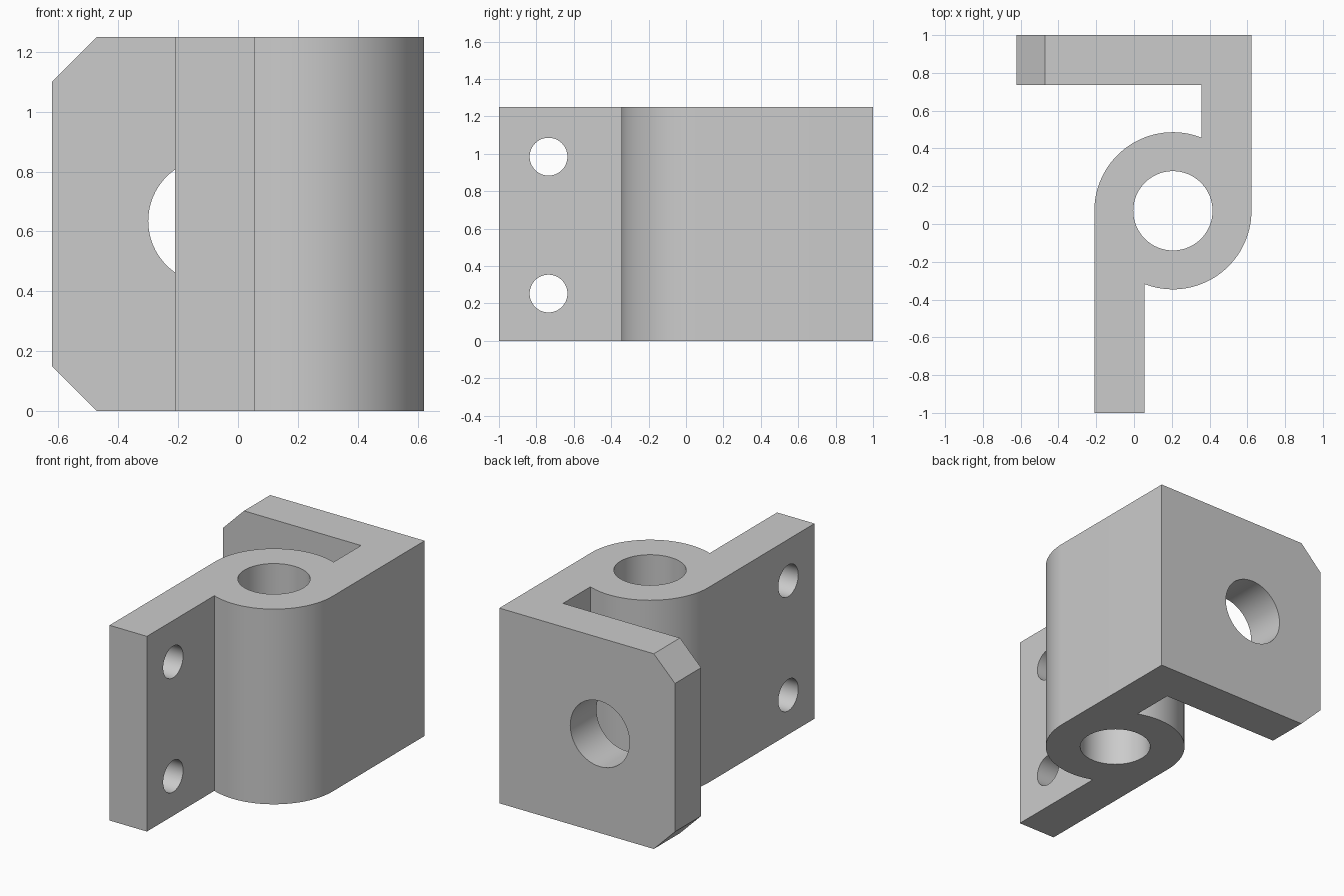
import bpy, bmesh
from math import radians, cos, sin, acos, pi
from mathutils import Matrix, Vector

if "Cube" in bpy.data.objects:
    bpy.data.objects.remove(bpy.data.objects["Cube"])

HEIGHT = 1.25
CX, CY, R = 0.206, 0.07, 0.416       # barrel centre and outer radius
LEFT, RIGHT = CX - R, CX + R
THICK = 0.265
END = -0.622                         # free end of the back plate
JOIN = acos((R - THICK) / R)         # angle where plates meet the barrel


def arc(a0, a1, n=32):
    return [(CX + R * cos(a0 + (a1 - a0) * i / n),
             CY + R * sin(a0 + (a1 - a0) * i / n)) for i in range(n + 1)]


def link(name, bm):
    mesh = bpy.data.meshes.new(name)
    bm.to_mesh(mesh)
    bm.free()
    ob = bpy.data.objects.new(name, mesh)
    bpy.context.collection.objects.link(ob)
    return ob


def drill(bm, centre, radius, depth, axis):
    rot = Vector((0, 0, 1)).rotation_difference(Vector(axis)).to_matrix().to_4x4()
    bmesh.ops.create_cone(bm, cap_ends=True, segments=64, radius1=radius,
                          radius2=radius, depth=depth,
                          matrix=Matrix.Translation(centre) @ rot)


# Bracket profile: front leaf, barrel, side wall and back plate
profile = [(LEFT, -1), (LEFT + THICK, -1)]
profile += arc(JOIN - pi, 0)
profile += [(RIGHT, 1), (END, 1), (END, 1 - THICK), (RIGHT - THICK, 1 - THICK)]
profile += arc(JOIN, pi)

bm = bmesh.new()
base = bm.faces.new([bm.verts.new((x, y, 0)) for x, y in profile])
top = bmesh.ops.extrude_face_region(bm, geom=[base], use_keep_orig=True)
bmesh.ops.translate(bm, vec=(0, 0, HEIGHT),
                    verts=[g for g in top["geom"] if isinstance(g, bmesh.types.BMVert)])
bmesh.ops.recalc_face_normals(bm, faces=bm.faces)

# Chamfered corners at the free end of the back plate
corners = [e for e in bm.edges
           if all(abs(v.co.x - END) < 1e-4 for v in e.verts)
           and abs(e.verts[0].co.z - e.verts[1].co.z) < 1e-4]
bmesh.ops.bevel(bm, geom=corners, offset=0.15, offset_type='OFFSET',
                segments=1, affect='EDGES')
bmesh.ops.recalc_face_normals(bm, faces=bm.faces)
bracket = link("hinge_bracket", bm)

# Holes: barrel bore, back plate hole, two leaf screw holes
bm = bmesh.new()
drill(bm, (CX, CY, HEIGHT / 2), 0.21, 2, (0, 0, 1))
drill(bm, (-0.09, 0.87, 0.635), 0.21, 0.5, (0, 1, 0))
for z in (0.253, 0.985):
    drill(bm, (LEFT + THICK / 2, -0.735, z), 0.101, 0.5, (1, 0, 0))
cutter = link("hole_cutter", bm)
cutter.hide_render = True

cut = bracket.modifiers.new("holes", 'BOOLEAN')
cut.operation = 'DIFFERENCE'
cut.solver = 'EXACT'
cut.object = cutter
bpy.context.view_layer.objects.active = bracket
bracket.select_set(True)
bpy.ops.object.modifier_apply(modifier=cut.name)
bpy.data.objects.remove(cutter)
bpy.ops.object.shade_smooth_by_angle(angle=radians(30))
